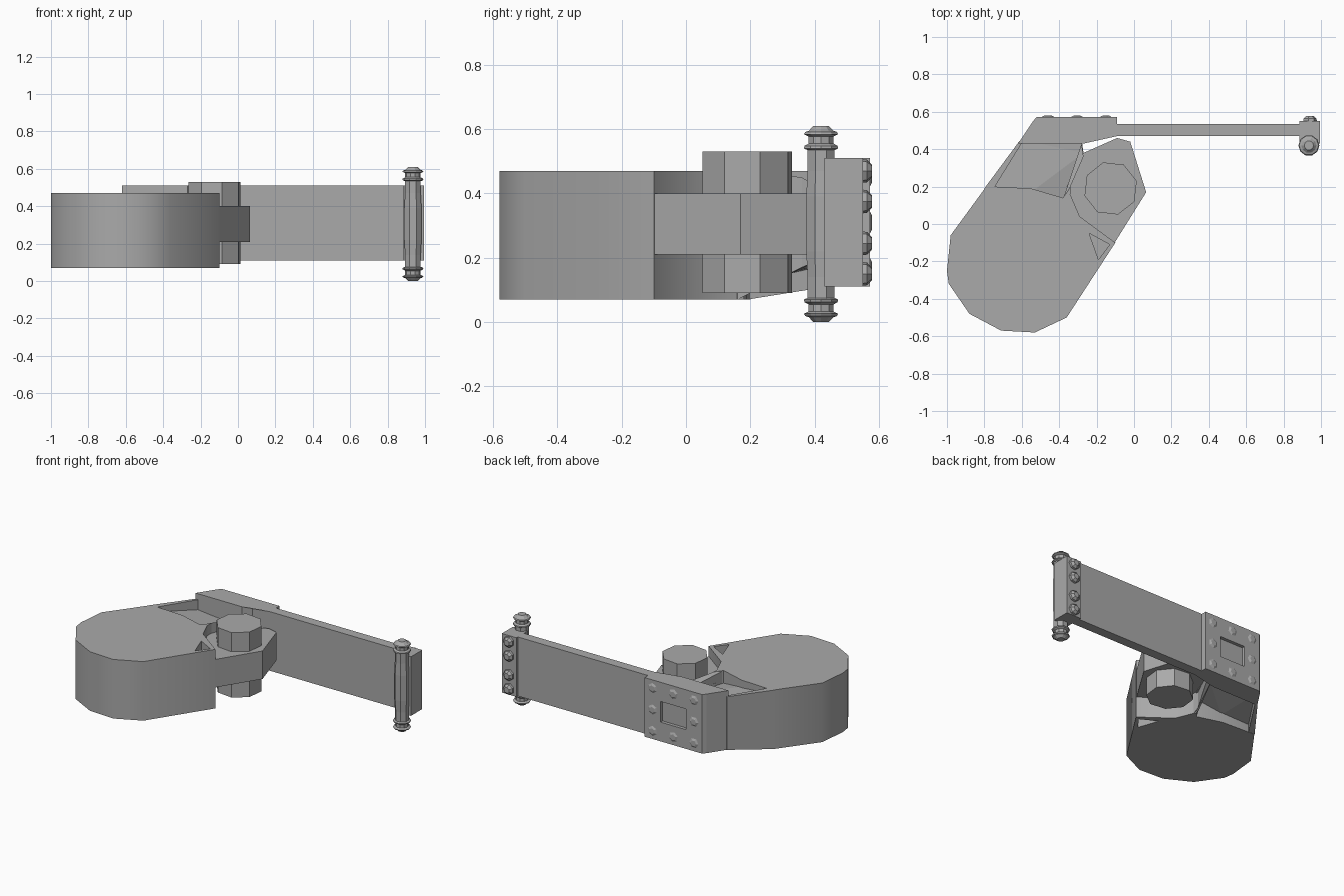
import bpy, bmesh, math
from mathutils import Matrix

cube = bpy.data.objects.get("Cube")
if cube:
    bpy.data.objects.remove(cube, do_unlink=True)

GREY = (0.4, 0.4, 0.4, 1)
metal = bpy.data.materials.new("plain_grey_metal")
metal.use_nodes = True
metal.diffuse_color = GREY
bsdf = next(n for n in metal.node_tree.nodes if n.type == 'BSDF_PRINCIPLED')
bsdf.inputs["Base Color"].default_value = GREY


def finish(name, bm):
    bmesh.ops.recalc_face_normals(bm, faces=bm.faces[:])
    mesh = bpy.data.meshes.new(name)
    bm.to_mesh(mesh)
    bm.free()
    mesh.materials.append(metal)
    obj = bpy.data.objects.new(name, mesh)
    bpy.context.collection.objects.link(obj)
    return obj


def prism(name, outline, low, high):
    """Extrude a plan outline; low and high may be one height or one per point."""
    n = len(outline)
    lows = low if isinstance(low, list) else [low] * n
    highs = high if isinstance(high, list) else [high] * n
    bm = bmesh.new()
    a = [bm.verts.new((x, y, z)) for (x, y), z in zip(outline, lows)]
    b = [bm.verts.new((x, y, z)) for (x, y), z in zip(outline, highs)]
    for i in range(n):
        j = (i + 1) % n
        bm.faces.new((a[i], a[j], b[j], b[i]))
    caps = [bm.faces.new(a), bm.faces.new(b)]
    bmesh.ops.triangulate(bm, faces=[f for f in caps if n > 4])
    return finish(name, bm)


def lathe(name, profile, sides, place, turn=0.0):
    """Stack rings of (radius, height) and close both ends."""
    bm = bmesh.new()
    rings = []
    for r, h in profile:
        angles = [turn + math.tau * k / sides for k in range(sides)]
        rings.append([bm.verts.new((r * math.cos(t), r * math.sin(t), h)) for t in angles])
    for p, q in zip(rings, rings[1:]):
        for k in range(sides):
            m = (k + 1) % sides
            bm.faces.new((p[k], p[m], q[m], q[k]))
    bm.faces.new(rings[0])
    bm.faces.new(rings[-1])
    bm.transform(place)
    return finish(name, bm)


def box(name, x, y, z):
    return prism(name, [(x[0], y[0]), (x[1], y[0]), (x[1], y[1]), (x[0], y[1])], z[0], z[1])


def cut(target, cutter):
    cutter.hide_render = True
    cutter.hide_viewport = True
    mod = target.modifiers.new("cut", 'BOOLEAN')
    mod.operation = 'DIFFERENCE'
    mod.object = cutter


# Rounded main body
body = prism("main_body", [
    (-0.79, 0.20), (-0.98, -0.06), (-1.0, -0.25), (-0.99, -0.32), (-0.88, -0.48),
    (-0.71, -0.57), (-0.53, -0.58), (-0.36, -0.50), (-0.10, -0.10), (-0.29, 0.04),
    (-0.35, 0.18), (-0.38, 0.14), (-0.55, 0.19), (-0.75, 0.20)], 0.07, 0.47)
bpy.context.view_layer.objects.active = body
body.select_set(True)
bpy.ops.object.shade_smooth_by_angle(angle=math.radians(35))

# Small triangular recesses beside the lug
triangle = [(-0.24, -0.05), (-0.13, -0.11), (-0.19, -0.19)]
cut(body, prism("upper_recess_cutter", triangle, 0.39, 0.55))
cut(body, prism("lower_recess_cutter", triangle, 0.0, 0.15))

# Neck between body and bracket: outer wall, sloped web and rim
prism("neck_outer_wall", [(-0.80, 0.19), (-0.75, 0.19), (-0.595, 0.44), (-0.615, 0.44)],
      [0.07, 0.07, 0.11, 0.11], 0.47)
prism("neck_web", [(-0.76, 0.19), (-0.55, 0.17), (-0.36, 0.12), (-0.27, 0.38),
                   (-0.28, 0.45), (-0.60, 0.45)],
      [0.12, 0.13, 0.20, 0.21, 0.21, 0.18], [0.44, 0.42, 0.38, 0.37, 0.37, 0.40])
prism("neck_rim", [(-0.38, 0.13), (-0.34, 0.16), (-0.34, 0.20), (-0.27, 0.36),
                   (-0.28, 0.43)],
      [0.07, 0.07, 0.09, 0.17, 0.2], [0.47, 0.47, 0.47, 0.45, 0.41])

# Pivot lug with its octagonal bolt
prism("pivot_lug", [(-0.11, -0.11), (0.065, 0.17), (-0.02, 0.44), (-0.09, 0.46),
                    (-0.27, 0.38), (-0.36, 0.20), (-0.30, 0.03)], 0.21, 0.40)
lathe("pivot_bolt", [(0.145, 0.09), (0.145, 0.53)], 8,
      Matrix.Translation((-0.125, 0.19, 0)), math.radians(16))

# Bracket with a window recess, and the long strap
bracket = prism("bracket", [(-0.62, 0.43), (-0.27, 0.43), (-0.22, 0.47), (-0.09, 0.47),
                            (-0.09, 0.572), (-0.52, 0.572), (-0.54, 0.55)], 0.11, 0.51)
cut(bracket, box("window_cutter", (-0.40, -0.21), (0.55, 0.62), (0.24, 0.38)))
box("strap", (-0.2, 0.90), (0.47, 0.535), (0.11, 0.51))
box("strap_end_block", (0.885, 0.995), (0.43, 0.55), (0.11, 0.51))

# Rivets facing the back
to_back = Matrix.Rotation(math.radians(-90), 4, 'X')
for i, z in enumerate((0.15, 0.245, 0.375, 0.47)):
    lathe(f"end_rivet_{i}", [(0.038, 0), (0.036, 0.015), (0.02, 0.03)], 7,
          Matrix.Translation((0.94, 0.548, z)) @ to_back)
for i, x in enumerate((-0.46, -0.305, -0.15)):
    for j, z in enumerate((0.165, 0.31, 0.455)):
        if (i, j) != (1, 1):
            lathe(f"bracket_rivet_{i}_{j}", [(0.036, 0), (0.02, 0.008)], 6,
                  Matrix.Translation((x, 0.571, z)) @ to_back, 0.3 * i)

# Hinge post with flanged caps at both ends
POST = (0.935, 0.42)
lathe("hinge_post", [(0.045, 0.06), (0.045, 0.14), (0.05, 0.22), (0.05, 0.39),
                     (0.045, 0.47), (0.045, 0.55)], 8,
      Matrix.Translation((*POST, 0)), math.radians(22.5))
cap = [(0.045, 0.23), (0.056, 0.235), (0.054, 0.243), (0.041, 0.25), (0.041, 0.272),
       (0.056, 0.279), (0.052, 0.286), (0.04, 0.29), (0.025, 0.305)]
for name, sign in (("top", 1), ("bottom", -1)):
    lathe(f"{name}_post_cap", cap, 10,
          Matrix.Translation((*POST, 0.305)) @ Matrix.Diagonal((1, 1, sign, 1)))
